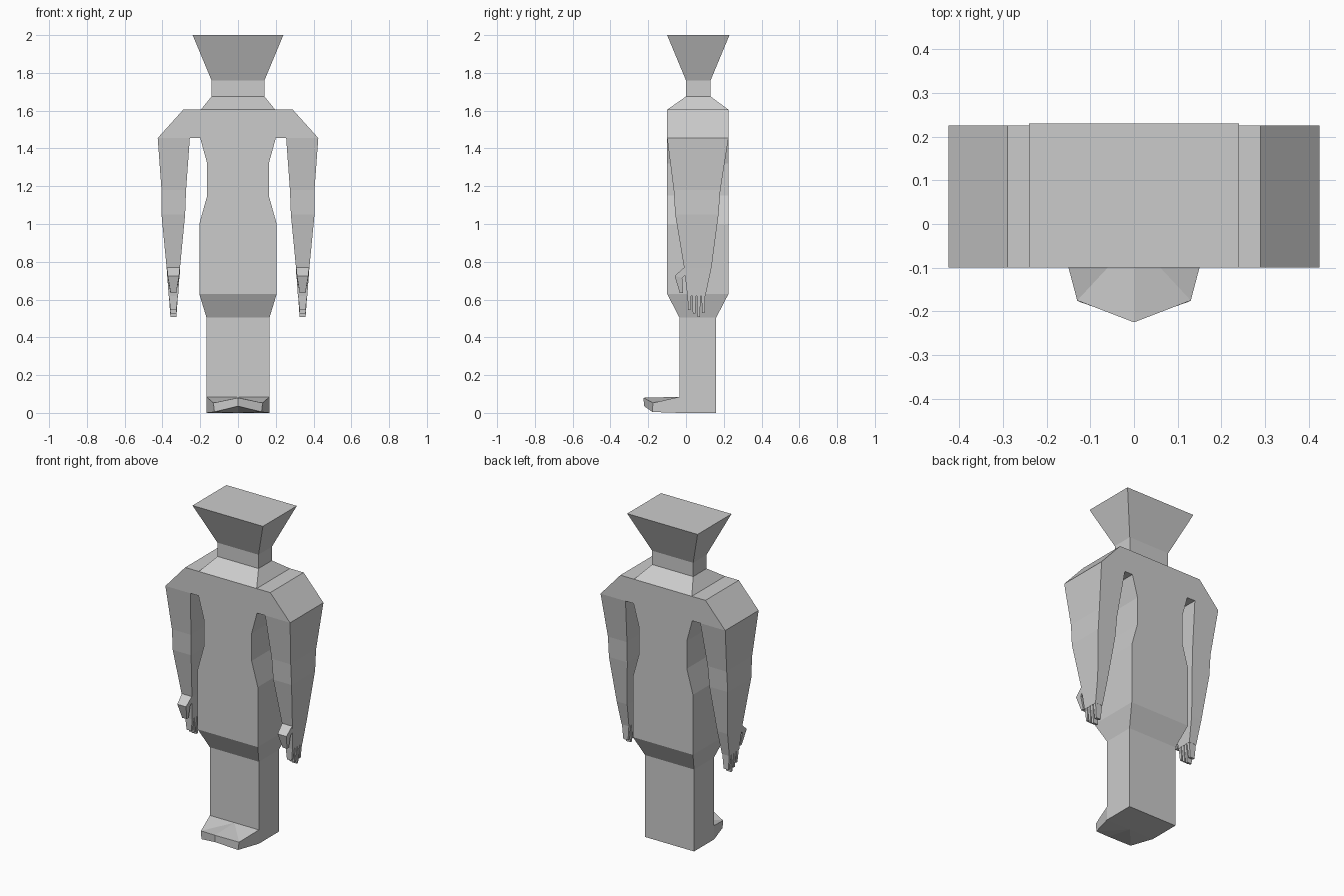
import bpy, bmesh

if "Cube" in bpy.data.objects:
    bpy.data.objects.remove(bpy.data.objects["Cube"])

GREY = (0.6, 0.6, 0.6, 1)
grey = bpy.data.materials.new("plain grey")
grey.use_nodes = True
grey.diffuse_color = GREY
grey.node_tree.nodes["Principled BSDF"].inputs["Base Color"].default_value = GREY


def finish(name, bm):
    bmesh.ops.recalc_face_normals(bm, faces=bm.faces[:])
    mesh = bpy.data.meshes.new(name)
    bm.to_mesh(mesh)
    bm.free()
    mesh.materials.append(grey)
    obj = bpy.data.objects.new(name, mesh)
    bpy.context.collection.objects.link(obj)
    return obj


def skin(name, rings):
    """Bridge equal-length point rings and cap both ends."""
    bm = bmesh.new()
    loops = [[bm.verts.new(p) for p in ring] for ring in rings]
    n = len(loops[0])
    for a, b in zip(loops, loops[1:]):
        for i in range(n):
            j = (i + 1) % n
            bm.faces.new((a[i], a[j], b[j], b[i]))
    bm.faces.new(loops[0])
    bm.faces.new(loops[-1])
    return finish(name, bm)


def box_loft(name, sections, side=1):
    """Loft rectangles given as (z, x0, x1, y0, y1)."""
    return skin(name, [[(side * x0, y0, z), (side * x1, y0, z),
                        (side * x1, y1, z), (side * x0, y1, z)]
                       for z, x0, x1, y0, y1 in sections])


def centred(name, sections):
    return box_loft(name, [(z, -w, w, y0, y1) for z, w, y0, y1 in sections])


FRONT, BACK = -0.10, 0.225

# Head, neck, torso and the single leg block
centred("head", [(2.0, 0.24, FRONT, 0.23), (1.76, 0.14, 0, 0.13)])
centred("neck", [(1.76, 0.14, 0, 0.13), (1.675, 0.14, 0, 0.13),
                 (1.605, 0.197, FRONT, BACK)])
centred("torso", [(z, w, FRONT, BACK) for z, w in
                  [(1.605, 0.197), (1.455, 0.2), (1.32, 0.163),
                   (1.15, 0.163), (1.0, 0.205), (0.63, 0.205)]])
centred("legs", [(0.63, 0.205, FRONT, BACK), (0.505, 0.167, -0.035, 0.16),
                 (0, 0.167, -0.035, 0.16)])

# Fingers as (y centre, tip height)
FINGERS = [(0.018, 0.545), (0.043, 0.525), (0.067, 0.508), (0.092, 0.53)]

for word, s in (("left", 1), ("right", -1)):
    # Shoulder wedge
    outline = [(0.197, 1.605), (0.29, 1.605), (0.425, 1.455), (0.2, 1.455)]
    skin(word + "_shoulder",
         [[(s * x, y, z) for x, z in outline] for y in (FRONT, BACK)])

    # Arm tapering to the wrist, then the palm
    box_loft(word + "_arm", [(1.455, 0.255, 0.425, FRONT, BACK),
                             (1.18, 0.275, 0.405, -0.065, 0.182),
                             (1.05, 0.28, 0.405, -0.057, 0.172),
                             (0.77, 0.307, 0.378, -0.01, 0.135)], s)
    box_loft(word + "_palm", [(0.77, 0.307, 0.378, -0.01, 0.135),
                              (0.62, 0.317, 0.367, 0.007, 0.103)], s)
    for i, (y, tip) in enumerate(FINGERS):
        box_loft(f"{word}_finger_{i + 1}",
                 [(0.625, 0.318, 0.366, y - 0.01, y + 0.01),
                  (tip, 0.326, 0.358, y - 0.007, y + 0.007)], s)

    # Bent thumb in front of the palm
    bends = [((-0.01, 0.77), (0.0, 0.735), 0.034),
             ((-0.06, 0.725), (-0.02, 0.715), 0.03),
             ((-0.033, 0.635), (-0.015, 0.635), 0.015)]
    skin(word + "_thumb",
         [[(s * 0.342 + w, a[0], a[1]), (s * 0.342 - w, a[0], a[1]),
           (s * 0.342 - w, b[0], b[1]), (s * 0.342 + w, b[0], b[1])]
          for a, b, w in bends])

# Foot: half of it, folded along a raised toe ridge, then mirrored
bm = bmesh.new()
heel_mid, heel, corner, toe = [bm.verts.new(p) for p in (
    (0, -0.035, 0.085), (0.167, -0.035, 0.085),
    (0.13, -0.175, 0.053), (0, -0.225, 0.08))]
sole_mid, sole, low_corner, low_toe = [bm.verts.new(p) for p in (
    (0, -0.035, 0), (0.167, -0.035, 0),
    (0.125, -0.178, 0.005), (0, -0.222, 0.036))]
for face in ((heel_mid, heel, corner), (heel_mid, corner, toe),
             (heel, sole, low_corner, corner),
             (corner, low_corner, low_toe, toe),
             (sole_mid, low_corner, sole), (sole_mid, low_toe, low_corner)):
    bm.faces.new(face)
geom = bm.verts[:] + bm.edges[:] + bm.faces[:]
bmesh.ops.mirror(bm, geom=geom, axis="X", merge_dist=0.0001)
finish("foot", bm)
